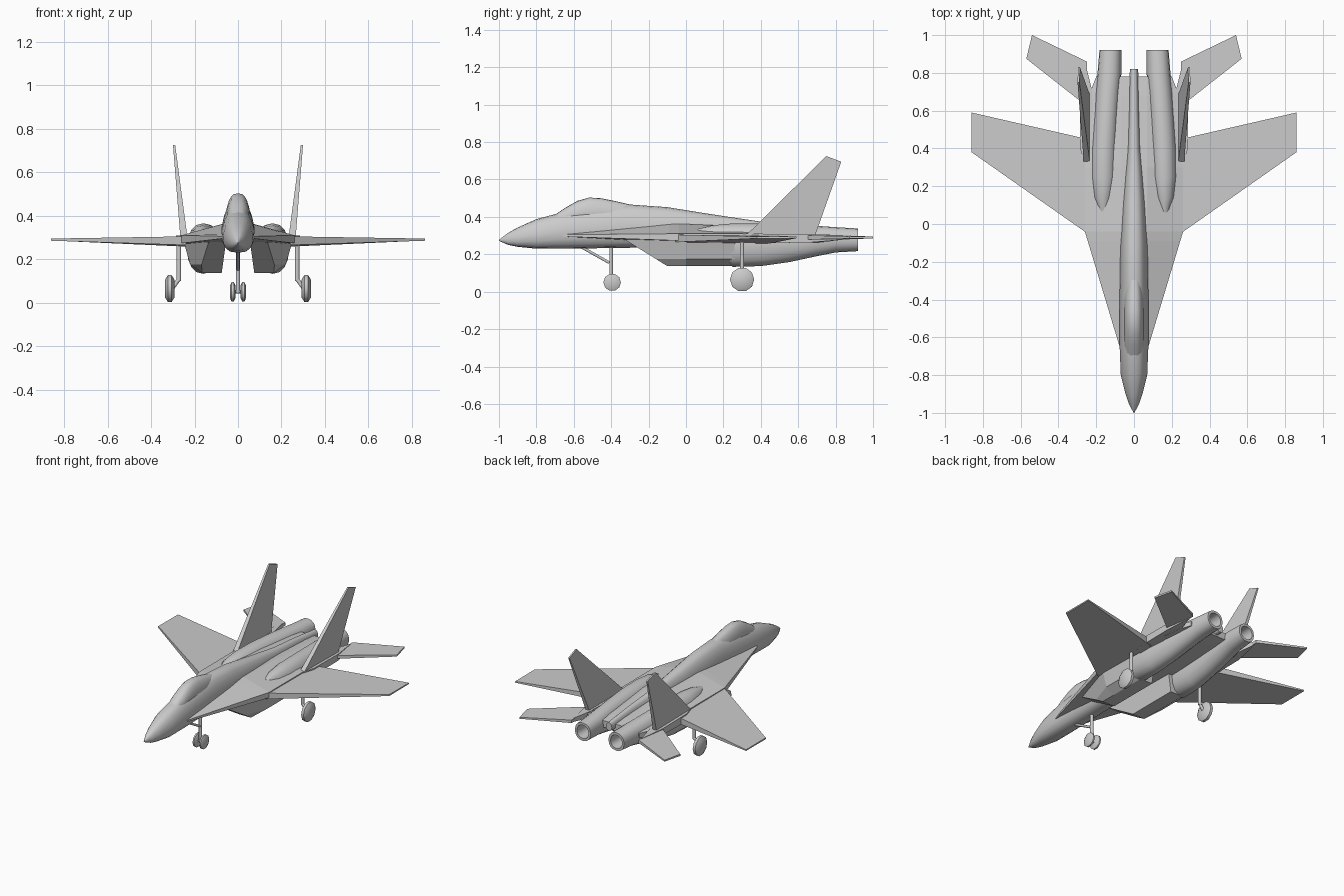
import bpy
import bmesh
from math import cos, sin, pi, copysign
from mathutils import Vector

cube = bpy.data.objects.get("Cube")
if cube:
    bpy.data.objects.remove(cube)

grey = bpy.data.materials.new("light_grey")
grey.use_nodes = True
colour = (0.6, 0.6, 0.6, 1)
grey.diffuse_color = colour
grey.node_tree.nodes["Principled BSDF"].inputs["Base Color"].default_value = colour


def finish(name, bm, mirror=False, smooth=30):
    """Turn a bmesh into a named, shaded and optionally mirrored object."""
    bmesh.ops.recalc_face_normals(bm, faces=bm.faces)
    mesh = bpy.data.meshes.new(name)
    bm.to_mesh(mesh)
    bm.free()
    mesh.materials.append(grey)
    obj = bpy.data.objects.new(name, mesh)
    bpy.context.collection.objects.link(obj)
    if mirror:
        obj.modifiers.new("Mirror", "MIRROR")
    if smooth:
        bpy.ops.object.select_all(action="DESELECT")
        obj.select_set(True)
        bpy.context.view_layer.objects.active = obj
        bpy.ops.object.shade_smooth_by_angle(angle=smooth * pi / 180)
    return obj


def loft(name, rings, mirror=False, smooth=30):
    """Skin a row of point rings and cap both ends."""
    bm = bmesh.new()
    rows = [[bm.verts.new(p) for p in ring] for ring in rings]
    n = len(rows[0])
    for a, b in zip(rows, rows[1:]):
        for i in range(n):
            j = (i + 1) % n
            bm.faces.new((a[i], a[j], b[j], b[i]))
    bm.faces.new(rows[0])
    bm.faces.new(rows[-1])
    return finish(name, bm, mirror, smooth)


def oval(y, half, bottom, top, x=0, n=16, square=1.0, pinch=0.0):
    """Rounded ring; square < 1 boxes it, pinch narrows its upper half."""
    ring = []
    for i in range(n):
        a = 2 * pi * i / n
        c, s = (copysign(abs(v) ** square, v) for v in (cos(a), sin(a)))
        w = half * (1 - pinch * max(s, 0))
        ring.append((x + w * c, y, (top + bottom) / 2 + (top - bottom) / 2 * s))
    return ring


def slab(name, corners, axis):
    """Tapered plate: corners are (x, y, z, half thickness)."""
    axis = Vector(axis)
    sides = [[Vector(c[:3]) + axis * c[3] * s for c in corners] for s in (-1, 1)]
    return loft(name, sides, True, 0)


def rod(name, start, end, radius, sides=8, mirror=False, bevel=0):
    """Straight cylinder between two points, optionally with rounded rims."""
    start, end = Vector(start), Vector(end)
    d = end - start
    turn = Vector((0, 0, 1)).rotation_difference(d.normalized())
    stops = [(0, radius), (1, radius)]
    if bevel:
        stops = [(0, radius * .65), (bevel, radius), (1 - bevel, radius), (1, radius * .65)]
    rings = [[start + d * t + turn @ Vector((r * cos(2 * pi * (i + .5) / sides),
             r * sin(2 * pi * (i + .5) / sides), 0)) for i in range(sides)]
             for t, r in stops]
    return loft(name, rings, mirror, 50)


# Fuselage: station, half width, bottom, top
stations = [(-1, .002, .272, .278), (-.95, .028, .25, .315), (-.9, .045, .24, .343),
            (-.8, .07, .23, .388), (-.65, .076, .23, .428), (-.5, .077, .232, .448),
            (-.3, .075, .235, .466), (-.1, .073, .24, .452), (.1, .062, .25, .42),
            (.25, .05, .26, .397), (.4, .036, .27, .375), (.6, .028, .275, .36),
            (.82, .022, .28, .335)]
loft("fuselage", [oval(*s, square=.75, pinch=.25) for s in stations], smooth=40)

# Canopy bubble
loft("canopy", [oval(y, w, .36, z, square=.7, pinch=.3) for y, w, z in (
    (-.7, .042, .412), (-.64, .05, .452), (-.58, .052, .486), (-.52, .053, .503),
    (-.46, .053, .501), (-.38, .05, .485), (-.29, .04, .464))], smooth=40)

# Blended centre body: station, half width, edge height, ridge height, underside
body = []
for y, w, edge, ridge, under in ((-.66, .073, .305, .315, .295), (-.09, .245, .31, .36, .265),
                                 (-.04, .26, .31, .363, .26), (.3, .26, .31, .35, .255),
                                 (.68, .24, .3, .325, .265), (.78, .2, .3, .315, .27)):
    inner = min(.07, w * .9)
    body.append([(w, y, edge), (inner, y, ridge), (-inner, y, ridge), (-w, y, edge),
                 (-w, y, max(under, edge - .035)), (-inner, y, under),
                 (inner, y, under), (w, y, max(under, edge - .035))])
loft("centre_body", body, smooth=0)

# Raked intake boxes below the body
profile = [(.055, .28), (.075, .137), (.165, .137), (.22, .175), (.25, .28)]
intake = [[(x - (.085 * (z - .137) / .143 + .03 * (x > .2)) * (x > .1), -.1 - .23 * (z - .137) / .143, z)
           for x, z in profile]]
intake += [[(x, y, z) for x, z in profile] for y in (0, .26)]
loft("intake", intake, True, 0)

# Engine humps and tubes, ending in hollow nozzles
engine = [(.06, .02, .25, .335, .165), (.14, .055, .2, .355, .163), (.25, .075, .133, .365, .16),
          (.4, .074, .137, .365, .157), (.55, .07, .158, .36, .148), (.7, .066, .19, .352, .138),
          (.8, .063, .21, .345, .13), (.92, .058, .217, .338, .125),
          (.92, .043, .233, .322, .125), (.8, .038, .238, .317, .125)]
loft("engine", [oval(*e, square=.9) for e in engine], True, 40)

# Flying surfaces
slab("wing", [(.24, -.055, .285, .02), (.86, .38, .29, .005), (.86, .59, .29, .004),
              (.24, .448, .28, .022)], (0, 0, 1))
slab("tailplane", [(.25, .63, .29, .011), (.29, .655, .29, .011), (.57, .875, .29, .006),
                   (.54, 1, .29, .005), (.25, .86, .29, .01)], (0, 0, 1))
slab("fin", [(.25, .33, .31, .016), (.294, .75, .725, .005), (.291, .83, .695, .005),
             (.25, .69, .3, .014)], (1, 0, 0))
slab("tail_boom", [(.262, .32, .285, .025), (.285, .4, .285, .025), (.285, .66, .285, .022),
                   (.255, .84, .29, .012), (.22, .7, .285, .022), (.22, .35, .285, .025)], (0, 0, 1))

# Nose gear
rod("nose_strut", (0, -.4, .045), (0, -.4, .26), .011)
rod("nose_brace", (0, -.57, .245), (0, -.41, .155), .008)
rod("nose_axle", (-.025, -.4, .05), (.025, -.4, .05), .008)
rod("nose_wheel", (.012, -.395, .05), (.037, -.395, .05), .047, 10, True, .3)

# Main gear
rod("main_strut", (.272, .3, .1), (.272, .3, .28), .011, mirror=True)
rod("main_lower_strut", (.272, .3, .108), (.31, .3, .055), .01, mirror=True)
rod("main_wheel", (.292, .3, .065), (.336, .3, .065), .065, 10, True, .3)
